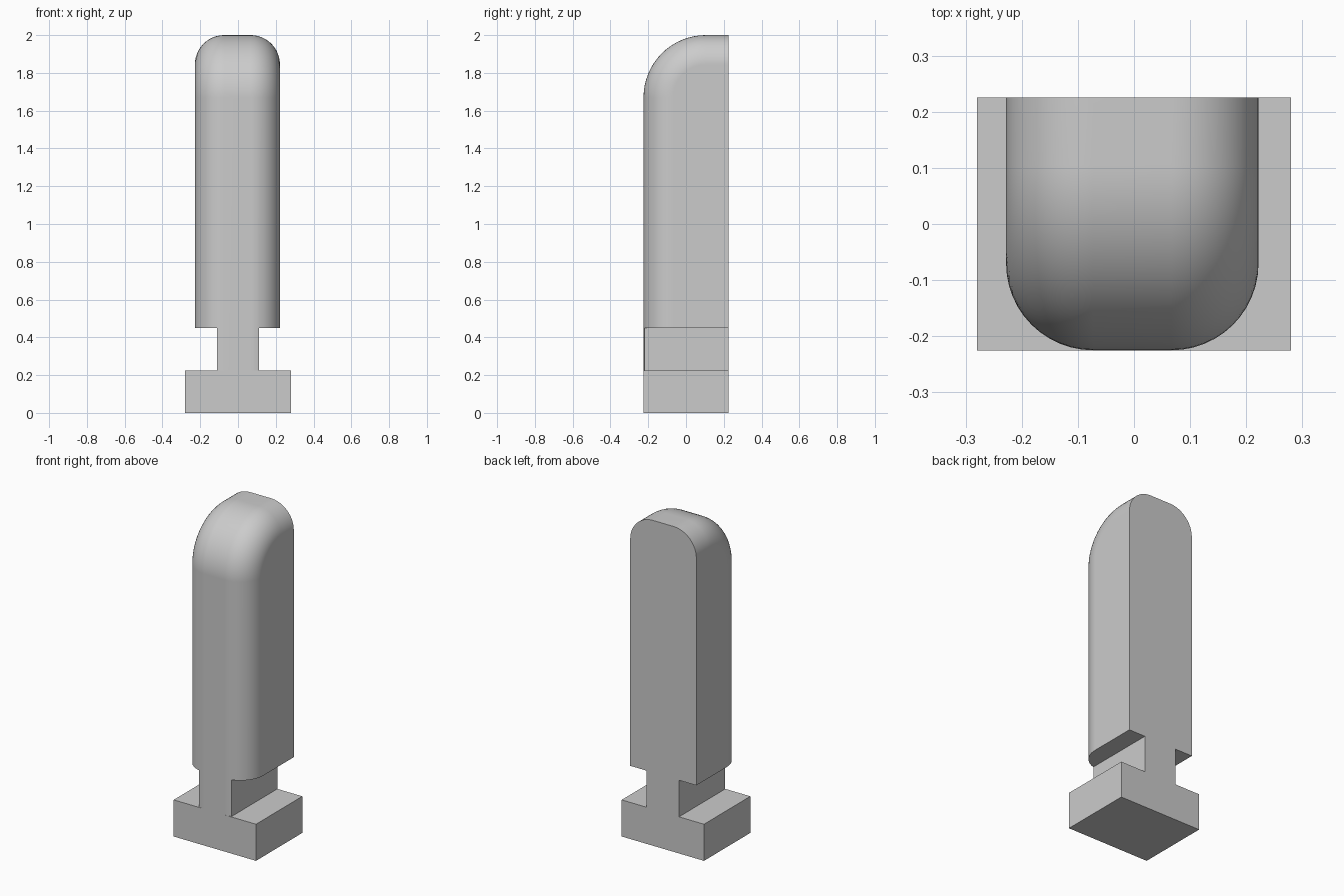
import bpy, bmesh
from math import sin, cos, pi

cube = bpy.data.objects.get("Cube")
if cube:
    bpy.data.objects.remove(cube)

HALF, DEPTH, BACK = 0.225, 0.155, 0.225   # half width, corner radius, back plane
NECK_Z, HEAD_Z, TOP = 0.225, 0.45, 2.0
BEND = 0.33                               # radius of the front-to-top bend
SHIFT = -0.003

grey = bpy.data.materials.new("plain grey")
grey.use_nodes = True
colour = (0.6, 0.6, 0.6, 1)
grey.diffuse_color = colour
grey.node_tree.nodes["Principled BSDF"].inputs["Base Color"].default_value = colour


def add_object(name, bm):
    bmesh.ops.recalc_face_normals(bm, faces=bm.faces[:])
    mesh = bpy.data.meshes.new(name)
    bm.to_mesh(mesh)
    bm.free()
    mesh.materials.append(grey)
    obj = bpy.data.objects.new(name, mesh)
    bpy.context.collection.objects.link(obj)
    return obj


def box(name, x0, x1, y0, y1, z0, z1):
    bm = bmesh.new()
    bmesh.ops.create_cube(bm, size=1)
    for v in bm.verts:
        v.co = ((x0 + x1) / 2 + v.co.x * (x1 - x0),
                (y0 + y1) / 2 + v.co.y * (y1 - y0),
                (z0 + z1) / 2 + v.co.z * (z1 - z0))
    return add_object(name, bm)


# Rounded cross-section: x position and depth below the outer surface
STEPS = 12
arc = [(HALF - DEPTH + DEPTH * cos(a), DEPTH - DEPTH * sin(a))
       for a in (i * pi / 2 / STEPS for i in range(STEPS + 1))]
section = [(-x, d) for x, d in arc] + arc[::-1]

# Sweep the section up the front, around the bend and back along the top
bm = bmesh.new()
rings = [[(x, d - HALF, NECK_Z) for x, d in section]]
for i in range(17):
    a = i * pi / 32
    rings.append([(x, BEND - HALF - (BEND - d) * cos(a),
                   TOP - BEND + (BEND - d) * sin(a)) for x, d in section])
rings.append([(x, BACK, TOP - d) for x, d in section])
rings = [[bm.verts.new((x + SHIFT, y, z)) for x, y, z in ring] for ring in rings]
for lower, upper in zip(rings, rings[1:]):
    for i in range(len(section) - 1):
        bm.faces.new((lower[i], lower[i + 1], upper[i + 1], upper[i]))

# Flat sides, underside and back
left_corner, right_corner = [bm.verts.new((s * HALF + SHIFT, BACK, NECK_Z)) for s in (-1, 1)]
bm.faces.new([ring[0] for ring in rings] + [left_corner])
bm.faces.new([ring[-1] for ring in rings] + [right_corner])
bm.faces.new(rings[0] + [right_corner, left_corner])
bm.faces.new(rings[-1] + [right_corner, left_corner])
head = add_object("rounded_head_and_neck", bm)

# Notch both sides to leave the narrow neck
bpy.context.view_layer.objects.active = head
for s in (-1, 1):
    x0, x1 = sorted((s * 0.11, s * 0.4))
    cutter = box("notch_cutter", x0, x1, -0.4, 0.4, 0.1, HEAD_Z)
    cutter.hide_render = True
    mod = head.modifiers.new("notch", 'BOOLEAN')
    mod.operation, mod.solver, mod.object = 'DIFFERENCE', 'EXACT', cutter
    bpy.ops.object.modifier_apply(modifier=mod.name)
    bpy.data.objects.remove(cutter)

bpy.ops.object.select_all(action='DESELECT')
head.select_set(True)
bpy.ops.object.shade_smooth_by_angle(angle=pi / 6)
weighted = head.modifiers.new("weighted normals", 'WEIGHTED_NORMAL')
weighted.keep_sharp = True

# Rectangular foot
box("base_block", -0.28, 0.28, -HALF, BACK, 0, NECK_Z)
